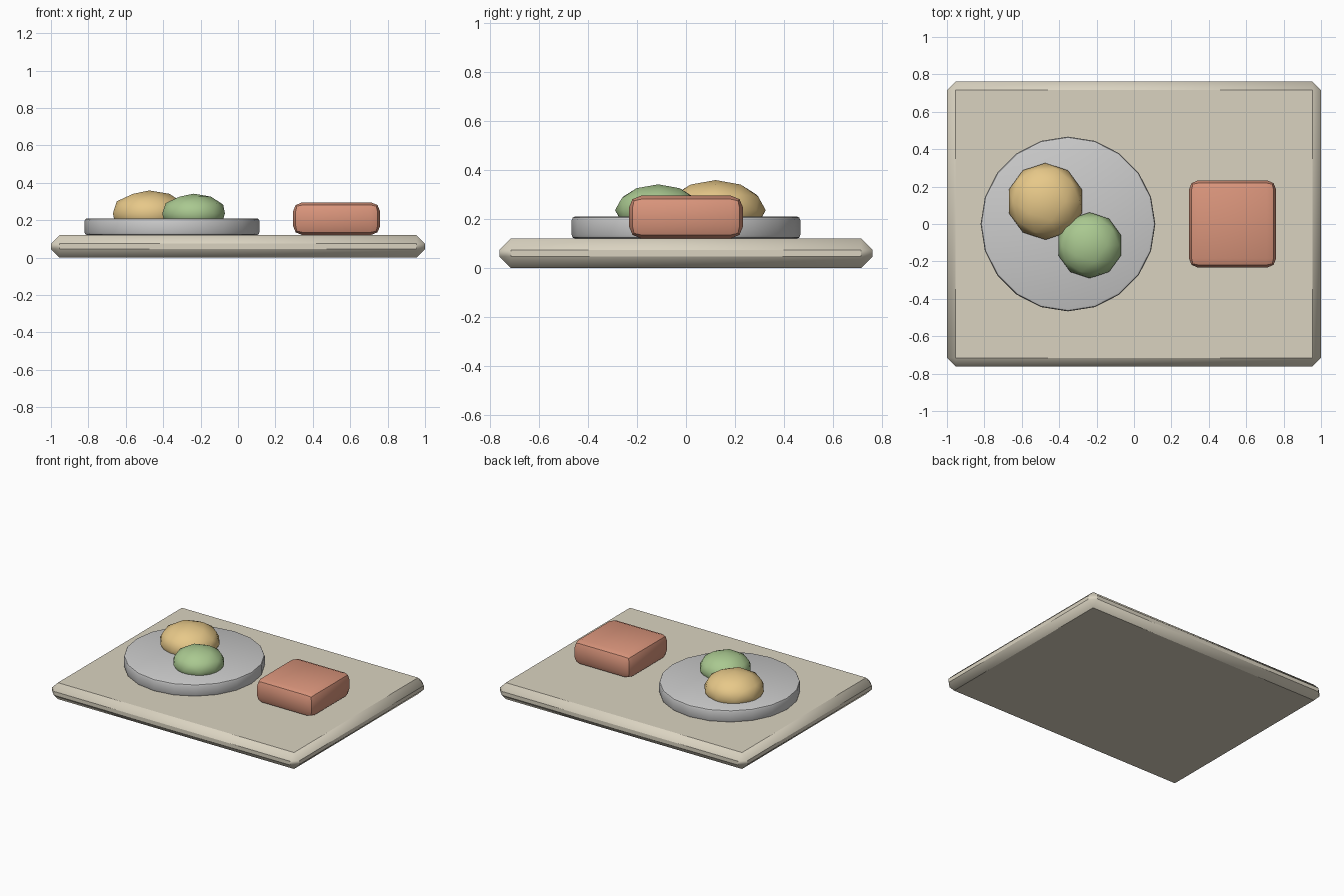
import bpy, math

if "Cube" in bpy.data.objects:
    bpy.data.objects.remove(bpy.data.objects["Cube"])


def finish(ob, name, color=None, bevel=0, segments=1):
    """Name, scale, bevel, shade and colour a part."""
    ob.name = name
    bpy.ops.object.transform_apply(location=False, rotation=False, scale=True)
    if bevel:
        mod = ob.modifiers.new("bevel", 'BEVEL')
        mod.width, mod.segments = bevel, segments
        mod.limit_method = 'ANGLE'
        mod.angle_limit = math.radians(40)
        bpy.ops.object.modifier_apply(modifier=mod.name)
    bpy.ops.object.shade_smooth_by_angle(angle=math.radians(40))
    if color:
        mat = bpy.data.materials.new(name)
        mat.diffuse_color = (*color, 1)
        mat.use_nodes = True
        mat.node_tree.nodes["Principled BSDF"].inputs["Base Color"].default_value = mat.diffuse_color
        ob.data.materials.append(mat)


def box(name, loc, size, color, bevel, segments):
    bpy.ops.mesh.primitive_cube_add(size=1, location=loc)
    ob = bpy.context.object
    ob.scale = size
    finish(ob, name, color, bevel, segments)


def mound(name, loc, radius, color):
    bpy.ops.mesh.primitive_ico_sphere_add(subdivisions=2, radius=radius, location=loc)
    ob = bpy.context.object
    ob.scale.z = 0.6
    finish(ob, name, color)


# Serving tray with chamfered rim
box("tray", (0, 0, 0.06), (2, 1.524, 0.12), (0.70, 0.65, 0.53), 0.046, 1)

# Round plate
bpy.ops.mesh.primitive_cylinder_add(vertices=20, radius=0.467, depth=0.09,
                                    location=(-0.353, 0, 0.165))
finish(bpy.context.object, "plate", None, 0.014, 2)

# Food portions on the plate
mound("yellow_portion", (-0.474, 0.121, 0.236), 0.205, (0.80, 0.58, 0.25))
mound("green_portion", (-0.237, -0.114, 0.236), 0.176, (0.40, 0.58, 0.28))

# Red box beside the plate
box("red_block", (0.527, 0, 0.208), (0.467, 0.467, 0.175), (0.70, 0.30, 0.20), 0.05, 2)
